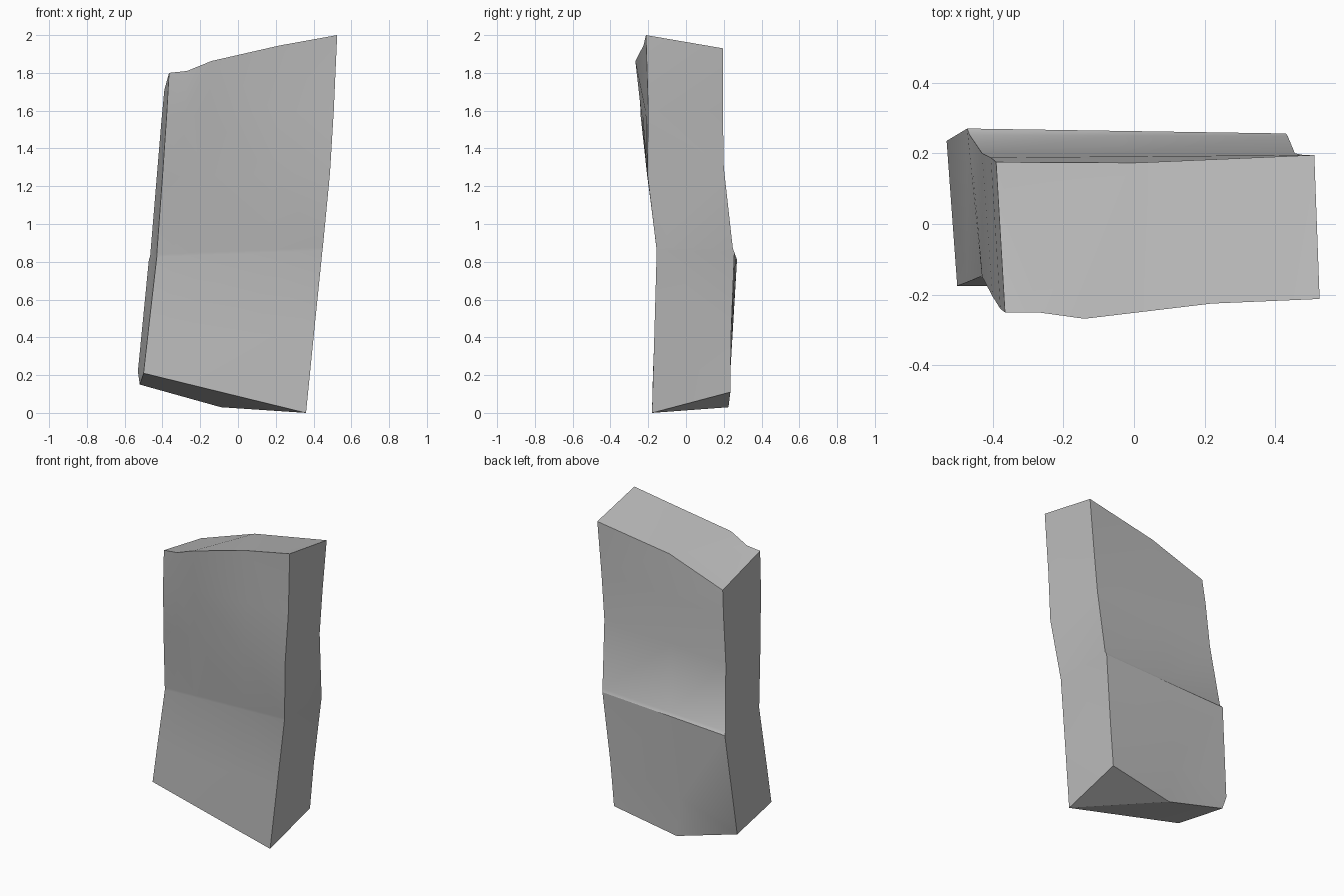
import bpy
import bmesh
import math
from mathutils import Vector

cube = bpy.data.objects.get("Cube")
if cube:
    bpy.data.objects.remove(cube, do_unlink=True)


def make_material(name, rgb):
    material = bpy.data.materials.new(name)
    material.use_nodes = True
    colour = (*rgb, 1)
    material.diffuse_color = colour
    material.node_tree.nodes["Principled BSDF"].inputs["Base Color"].default_value = colour
    return material


def ring(front_right_side, front_left_side, back_left_side, back_right_side, back_middle=None):
    """Expand four slab corners into a closed loop with extra points along the long faces."""
    a, b, c, d = map(Vector, (front_right_side, front_left_side, back_left_side, back_right_side))
    front = [a.lerp(b, t) for t in (0.11, 0.25, 0.66)]
    middle = Vector(back_middle) if back_middle else c.lerp(d, 0.55)
    return [a, *front, b, c, middle, d]


# Cross-sections of the slab, from the broken foot up to the chipped top
rings = [
    ring((-.5, -.175, .21), (.36, -.18, 0), (.36, .235, .11), (-.52, .21, .15), (-.09, .225, .03)),
    ring((-.473, -.165, .45), (.4, -.168, .4), (.385, .238, .4), (-.53, .235, .22)),
    ring((-.43, -.147, .825), (.447, -.155, .86), (.43, .256, .85), (-.472, .27, .81)),
    ring((-.43, -.148, .84), (.449, -.157, .875), (.435, .248, .87), (-.465, .252, .83)),
    ring((-.4, -.205, 1.25), (.487, -.205, 1.27), (.455, .2, 1.3), (-.43, .2, 1.25)),
    ring((-.378, -.24, 1.57), (.507, -.2, 1.6), (.48, .195, 1.6), (-.405, .188, 1.55)),
]
top_rim = ring((-.365, -.25, 1.8), (.525, -.212, 2), (.51, .195, 1.93), (-.39, .175, 1.71), (0, .173, 1.845))
# Chipped corner along the front of the rim
top_rim[1:4] = [Vector(p) for p in ((-.27, -.25, 1.81), (-.14, -.268, 1.863), (.22, -.225, 1.945))]
rings.append(top_rim)

bm = bmesh.new()
loops = [[bm.verts.new(p) for p in points] for points in rings]
count = len(top_rim)

# Walls between neighbouring sections
for low, high in zip(loops, loops[1:]):
    for i in range(count):
        j = (i + 1) % count
        bm.faces.new((low[i], low[j], high[j], high[i]))

# Crease of the chipped corner, running from the side edge to the rim
for i in (0, 1):
    wall = next(f for f in bm.faces if {loops[-2][i], loops[-1][i + 1]} <= set(f.verts))
    bmesh.utils.face_split(wall, loops[-2][i], loops[-1][i + 1])

# Top, and the two broken facets of the foot
bm.faces.new(loops[-1])
foot = loops[0]
bm.faces.new((foot[4], foot[5], foot[6]))
bm.faces.new((*foot[:5], *foot[6:]))
bmesh.ops.recalc_face_normals(bm, faces=bm.faces)
bmesh.ops.triangulate(bm, faces=bm.faces, quad_method='SHORT_EDGE')

mesh = bpy.data.meshes.new("rock_slab")
bm.to_mesh(mesh)
bm.free()
mesh.materials.append(make_material("stone grey", (0.5, 0.5, 0.5)))

slab = bpy.data.objects.new("rock_slab", mesh)
bpy.context.collection.objects.link(slab)
bpy.ops.object.select_all(action='DESELECT')
slab.select_set(True)
bpy.context.view_layer.objects.active = slab
bpy.ops.object.shade_smooth_by_angle(angle=math.radians(30))
